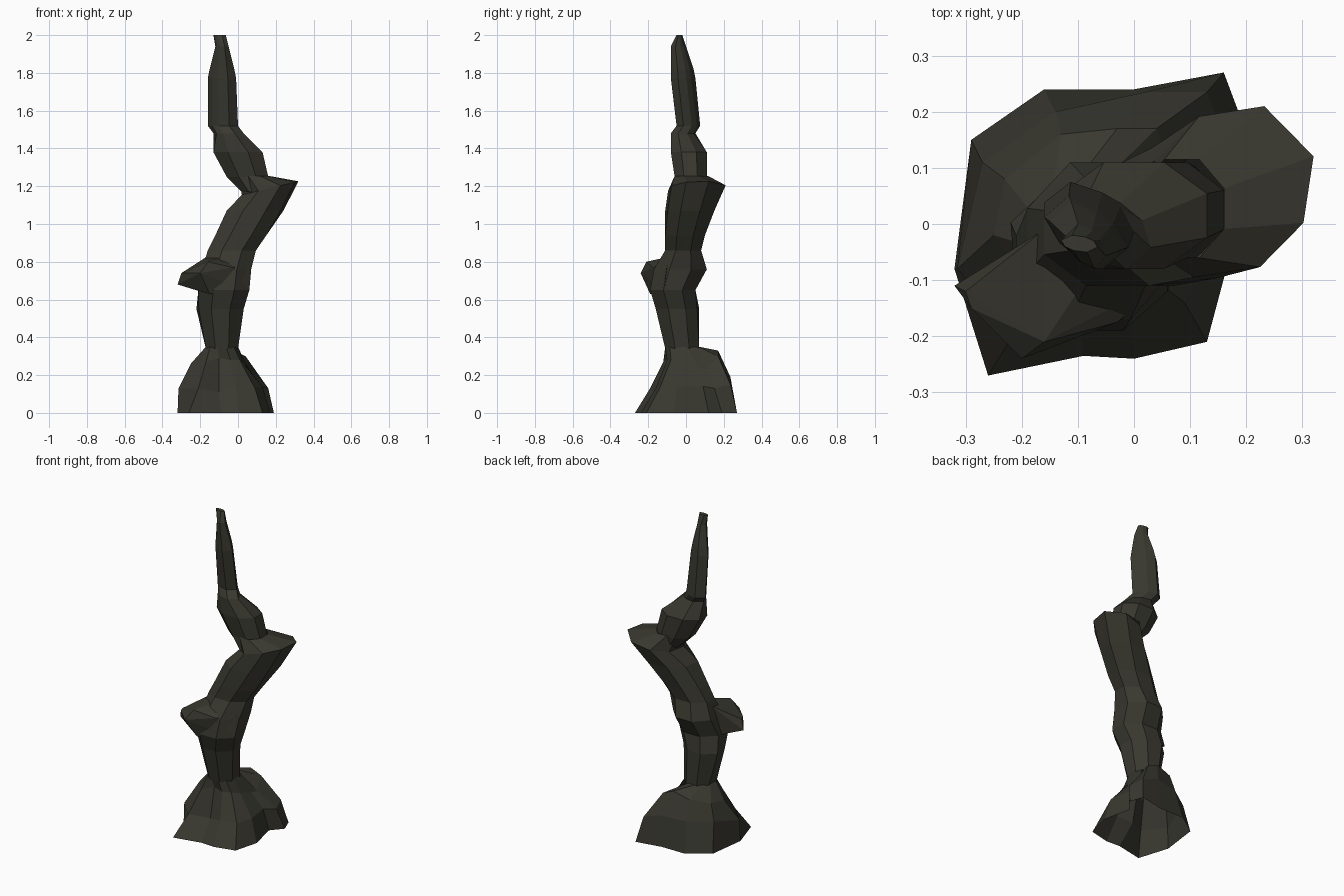
import bpy, bmesh, math

if "Cube" in bpy.data.objects:
    bpy.data.objects.remove(bpy.data.objects["Cube"])

rock = bpy.data.materials.new("dark olive stone")
rock.diffuse_color = (0.040, 0.039, 0.029, 1)
rock.use_nodes = True
rock.node_tree.nodes["Principled BSDF"].inputs["Base Color"].default_value = rock.diffuse_color


def finish(bm, name):
    bmesh.ops.recalc_face_normals(bm, faces=bm.faces)
    mesh = bpy.data.meshes.new(name)
    bm.to_mesh(mesh)
    bm.free()
    mesh.materials.append(rock)
    obj = bpy.data.objects.new(name, mesh)
    bpy.context.collection.objects.link(obj)
    return obj


def loft(name, rings, cap_top=True):
    """Skin a stack of rings; the bottom stays open, the top may be capped."""
    bm = bmesh.new()
    loops = [[bm.verts.new(p) for p in r] for r in rings]
    n = len(loops[0])
    for a, b in zip(loops, loops[1:]):
        for i in range(n):
            j = (i + 1) % n
            bm.faces.new((a[i], a[j], b[j], b[i]))
    if cap_top:
        bm.faces.new(loops[-1])
    return finish(bm, name)


def box_ring(z, x0, x1, y0, y1, slope=0, pinch=0, n=8):
    """n-sided ring filling the extents, tilted along x by slope.
    Positive pinch pulls in the ++ and -- corners, negative the other two."""
    pts = [(math.cos((i + .5) * math.tau / n), math.sin((i + .5) * math.tau / n)) for i in range(n)]
    mx, my = max(p[0] for p in pts), max(p[1] for p in pts)
    cx, cy, rx, ry = (x0 + x1) / 2, (y0 + y1) / 2, (x1 - x0) / 2, (y1 - y0) / 2
    ring = []
    for a, b in pts:
        k = 1 - abs(pinch) if a * b * pinch > 0 else 1
        u, v = k * a / mx, k * b / my
        ring.append((cx + rx * u, cy + ry * v, z + slope * rx * u))
    return ring


def hull(name, points):
    bm = bmesh.new()
    for p in points:
        bm.verts.new(p)
    bmesh.ops.convex_hull(bm, input=bm.verts)
    loose = [v for v in bm.verts if not v.link_faces]
    bmesh.ops.delete(bm, geom=loose, context='VERTS')
    return finish(bm, name)


# Flared base mound, an open shell with folds at the front and a notch on the right
foot = [(.13, .12), (.19, .19), (.16, .27), (0, .24), (-.16, .24), (-.29, .15),
        (-.32, -.08), (-.26, -.27), (-.09, -.235), (.0, -.24), (.13, -.21), (.17, -.06)]
flank = [(.11, .09, .14), (.16, .15, .13), (.13, .235, .15), (.02, .235, .19), (-.14, .20, .18),
         (-.27, .11, .18), (-.315, -.08, .13), (-.21, -.19, .13), (-.10, -.13, .11),
         (-.01, -.16, .13), (.09, -.14, .13), (.13, -.05, .14)]
shoulder = [(.05, .06, .24), (.06, .11, .23), (.04, .17, .30), (-.03, .17, .33), (-.13, .16, .30),
            (-.23, .08, .27), (-.25, -.02, .26), (-.17, -.12, .27), (-.10, -.09, .29),
            (-.04, -.10, .28), (.01, -.08, .28), (.03, -.02, .26)]
neck = box_ring(.35, -.17, 0, -.11, .07, n=12)
loft("base_mound", [[(x, y, 0) for x, y in foot], flank, shoulder, neck], cap_top=False)

# Lower and middle trunk, flaring into the right-hand ledge
trunk = [(.34, -.17, 0, -.11, .07), (.55, -.22, .03, -.16, .07, 0, .1),
         (.65, -.21, .06, -.19, .05), (.76, -.19, .07, -.17, .11),
         (.86, -.16, .095, -.11, .08), (.94, -.12, .15, -.11, .10),
         (1.07, -.06, .24, -.11, .15, 0, -.1), (1.19, .02, .32, -.095, .21, .24, -.12),
         (1.255, .01, .16, -.06, .115)]
loft("leaning_trunk", [box_ring(*r) for r in trunk], cap_top=False)

# Sloping ledge on the front left, tapering down into the trunk
hull("left_ledge", [(-.32, -.11, .68), (-.29, -.15, .74), (-.30, -.12, .74), (-.20, -.24, .74),
                    (-.16, -.21, .80), (-.03, -.175, .77), (-.16, -.01, .83), (-.04, -.03, .84),
                    (-.19, -.04, .64), (.06, -.12, .65), (-.15, -.19, .63), (.06, -.10, .78)])

# Upper stem leaning back to the left, ending in a flattened blade-like tip
stem = [(1.17, .02, .15, -.06, .10), (1.25, -.06, .16, -.06, .11),
        (1.38, -.13, .13, -.08, .11), (1.48, -.13, .03, -.08, .05, 0, .2),
        (1.52, -.16, 0, -.05, .075, 0, .3), (1.77, -.16, -.01, -.08, .05, 0, .35),
        (1.82, -.15, -.02, -.08, .04, 0, .35), (1.94, -.12, -.05, -.08, .0, 0, .3),
        (2.0, -.13, -.065, -.05, -.02, 0, .2)]
loft("upper_spire", [box_ring(*r) for r in stem])
